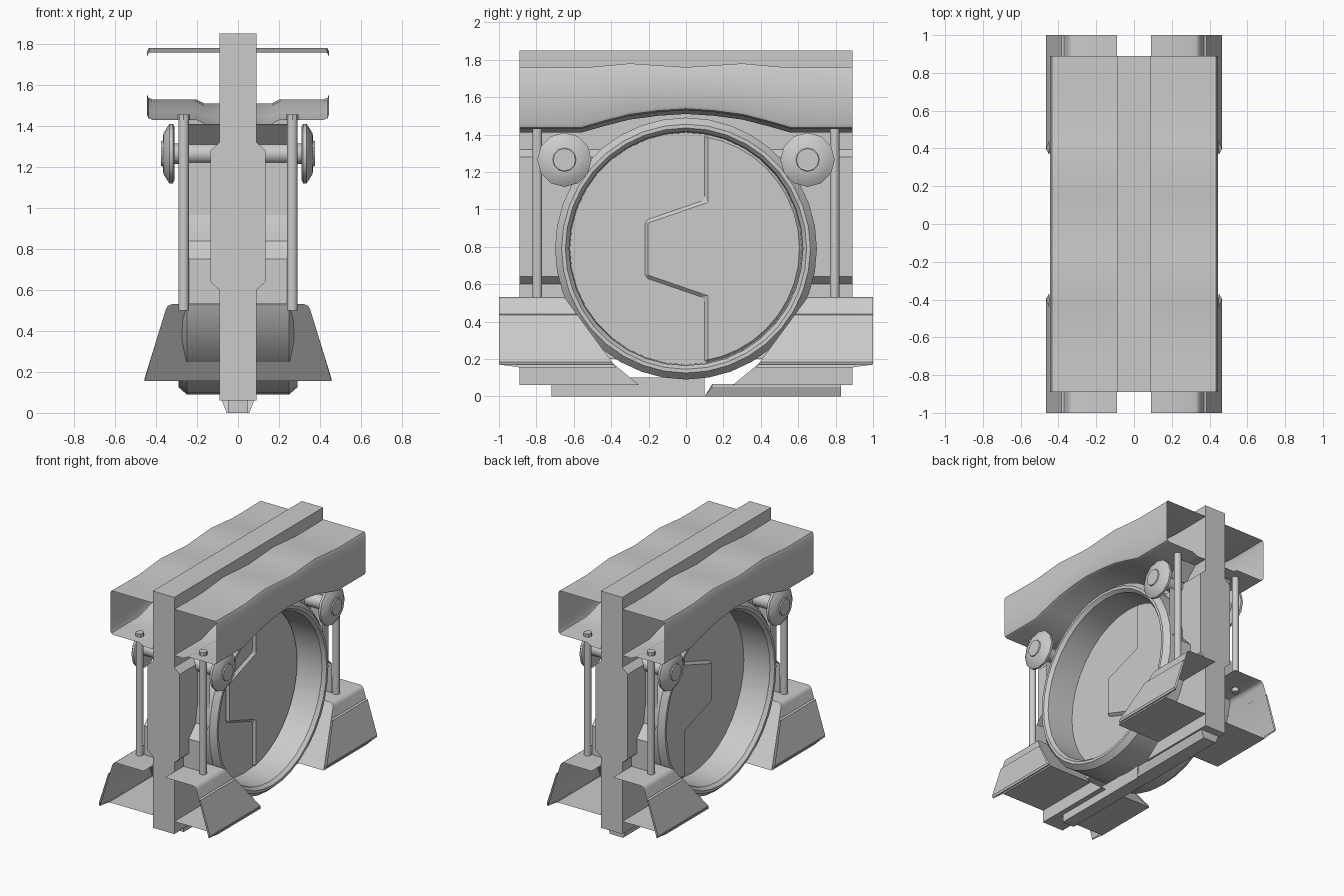
import bpy, bmesh
from math import sin, cos, pi, radians, asin

if "Cube" in bpy.data.objects:
    bpy.data.objects.remove(bpy.data.objects["Cube"])

CZ = 0.79          # height of the round door's centre


def make(name, verts, faces, mirror="", smooth=None):
    """Mesh object in world coordinates, optionally mirrored over x and y."""
    me = bpy.data.meshes.new(name)
    me.from_pydata(verts, [], faces)
    bm = bmesh.new()
    bm.from_mesh(me)
    bmesh.ops.remove_doubles(bm, verts=bm.verts, dist=1e-5)
    bmesh.ops.recalc_face_normals(bm, faces=bm.faces)
    bm.to_mesh(me)
    bm.free()
    ob = bpy.data.objects.new(name, me)
    bpy.context.collection.objects.link(ob)
    bpy.ops.object.select_all(action='DESELECT')
    bpy.context.view_layer.objects.active = ob
    ob.select_set(True)
    if smooth:
        bpy.ops.object.shade_smooth_by_angle(angle=radians(smooth))
    if mirror:
        m = ob.modifiers.new("Mirror", 'MIRROR')
        m.use_axis = ("x" in mirror, "y" in mirror, False)
        m.use_clip = False
        m.use_mirror_merge = False
    return ob


def prism(name, pts, axis, a, b, **kw):
    """Outline extruded along x (points are y,z), y (x,z) or z (x,y)."""
    i = "xyz".index(axis)
    verts = [p[:i] + (t,) + p[i:] for t in (a, b) for p in pts]
    n = len(pts)
    faces = [tuple(range(n)), tuple(range(n, 2 * n))]
    faces += [(k, (k + 1) % n, n + (k + 1) % n, n + k) for k in range(n)]
    return make(name, verts, faces, **kw)


def grid(name, rows, loop_u=False, loop_v=False, **kw):
    """Surface through rows of points."""
    r, c = len(rows), len(rows[0])
    verts = [p for row in rows for p in row]
    faces = []
    for i in range(r if loop_u else r - 1):
        for j in range(c if loop_v else c - 1):
            i2, j2 = (i + 1) % r, (j + 1) % c
            faces.append((i * c + j, i * c + j2, i2 * c + j2, i2 * c + j))
    return make(name, verts, faces, **kw)


def revolve(name, prof, cy, cz, n, closed=False, **kw):
    """Profile of (x, radius) turned round an axis along x."""
    rows = [[(x, cy + r * cos(2 * pi * k / n), cz + r * sin(2 * pi * k / n))
             for x, r in prof] for k in range(n)]
    return grid(name, rows, True, closed, **kw)


def circle(cx, cy, r, n):
    return [(cx + r * cos(2 * pi * k / n), cy + r * sin(2 * pi * k / n)) for k in range(n)]


def cut(ob, cutter):
    bpy.context.view_layer.objects.active = ob
    m = ob.modifiers.new("Cut", 'BOOLEAN')
    m.operation, m.solver, m.object = 'DIFFERENCE', 'EXACT', cutter
    bpy.ops.object.modifier_apply(modifier=m.name)
    bpy.data.objects.remove(cutter)


# central frame wall with thicker middle, round hole and bottom notch
half = [(0.09, 0.06), (0.09, 0.60), (0.135, 0.64), (0.135, 1.28), (0.09, 1.32), (0.09, 1.85)]
wall = prism("frame_wall", half + [(-x, z) for x, z in reversed(half)], "y", -0.89, 0.89)
cut(wall, prism("hole_cutter", circle(0, CZ, 0.66, 32), "x", -0.4, 0.4))
cut(wall, prism("notch_cutter", [(-0.25, 0), (0.25, 0), (0.25, 0.06), (0.42, 0.20),
                                 (-0.42, 0.20), (-0.25, 0.06)], "x", -0.4, 0.4))

# round door ring
side = [(0.05, 0.62), (0.265, 0.625), (0.29, 0.645), (0.29, 0.665), (0.25, 0.70)]
revolve("door_ring", side + [(-x, r) for x, r in reversed(side)], 0, CZ, 36,
        closed=True, smooth=25)

# door: flat disc and the raised half with its interlocking tongue
prism("door_panel", circle(0, CZ, 0.635, 36), "x", -0.05, 0.05)
a0 = asin((0.1) / 0.625)
arc = [(0.625 * sin(t), CZ - 0.625 * cos(t))
       for t in [a0 + (pi - 2 * a0) * k / 18 for k in range(19)]]
tongue = prism("door_half_with_tongue",
               arc + [(0.1, 1.05), (-0.22, 0.94), (-0.22, 0.635), (0.1, 0.525)],
               "x", -0.07, 0.07)
bev = tongue.modifiers.new("Bevel", 'BEVEL')
bev.width, bev.segments = 0.018, 1

# floor rails below the door
prism("rail_narrow", [(-0.05, 0), (0.05, 0), (0.05, 0.10), (-0.05, 0.10)], "y", -0.72, 0.10)
rows = [[(-0.055, y0, 0), (0.055, y0, 0), (0.075, y1, 0.05), (0.075, y1, 0.065),
         (-0.075, y1, 0.065), (-0.075, y1, 0.05)] for y0, y1 in ((0.10, 0.14), (0.83, 0.83))]
rail = [tuple(p) for row in rows for p in row]
make("rail_wide", rail, [tuple(range(6)), tuple(range(6, 12))] +
     [(k, (k + 1) % 6, 6 + (k + 1) % 6, 6 + k) for k in range(6)])

# canopy: open-ended wavy sheet box on both sides of the wall
stations = [(-0.89, 1.76, 1.43), (-0.72, 1.757, 1.43), (-0.56, 1.757, 1.43), (-0.43, 1.768, 1.467),
            (-0.30, 1.78, 1.50), (-0.15, 1.77, 1.52), (0, 1.76, 1.53)]
stations += [(-y, t, b) for y, t, b in reversed(stations[:-1])]
grid("canopy", [[(0.09, y, b - 0.02), (0.165, y, b - 0.02), (0.205, y, b), (0.42, y, b),
                 (0.437, y, b + 0.008), (0.445, y, b + 0.025), (0.445, y, t - 0.02),
                 (0.435, y, t), (0.09, y, t)] for y, t, b in stations],
     mirror="x", smooth=35)


# foot housings: open-fronted, sloped end against the ring
def slope_y(z):
    return -0.65 + (0.53 - z) * 0.736


shell = [(0.09, 0.53), (0.325, 0.53), (0.342, 0.522), (0.352, 0.505), (0.455, 0.155)]
grid("foot_shell", [[(x, -1.0, max(z, 0.17)) for x, z in shell],
                    [(x, -0.89, z) for x, z in shell],
                    [(x, slope_y(z), z) for x, z in shell]], mirror="xy", smooth=35)
cap = [(x, slope_y(z), z) for x, z in shell + [(0.09, 0.155)]]
make("foot_end_cap", cap, [tuple(range(6))], mirror="xy")
fy = slope_y(0.155)
make("foot_floor", [(0.09, -0.89, 0.155), (0.455, -0.89, 0.155), (0.455, fy, 0.155),
                    (0.09, fy, 0.155)], [(0, 1, 2, 3)], mirror="xy")
plate = [(0.371, 0.44), (0.385, 0.435), (0.465, 0.185), (0.46, 0.17), (0.45, 0.17)]
grid("foot_side_plate", [[(x, -1.0, z) for x, z in plate],
                         [(x, slope_y(z), z) for x, z in plate]], mirror="xy")

# posts with a small cap on the canopy shelf
prism("post", circle(0.265, -0.795, 0.026, 12), "z", 0.50, 1.44, mirror="xy", smooth=40)
prism("post_cap", circle(0.265, -0.795, 0.03, 8), "z", 1.43, 1.455, mirror="xy")

# bent sheet between ring and post
sheet = [(-0.78, 0.53), (-0.78, 0.75), (-0.675, 0.86), (-0.675, 1.31), (-0.78, 1.41)]
grid("ring_bracket", [[(x, y, z) for y, z in sheet] for x in (0.09, 0.24)], mirror="xy")

# rollers on short axles
revolve("roller_axle", [(0.09, 0.05), (0.32, 0.05)], -0.65, 1.265, 12, mirror="xy", smooth=40)
revolve("roller", [(0.31, 0), (0.31, 0.13), (0.318, 0.145), (0.335, 0.145), (0.364, 0.10),
                   (0.367, 0.063), (0.375, 0.06), (0.375, 0)],
        -0.65, 1.265, 12, mirror="xy", smooth=32)
